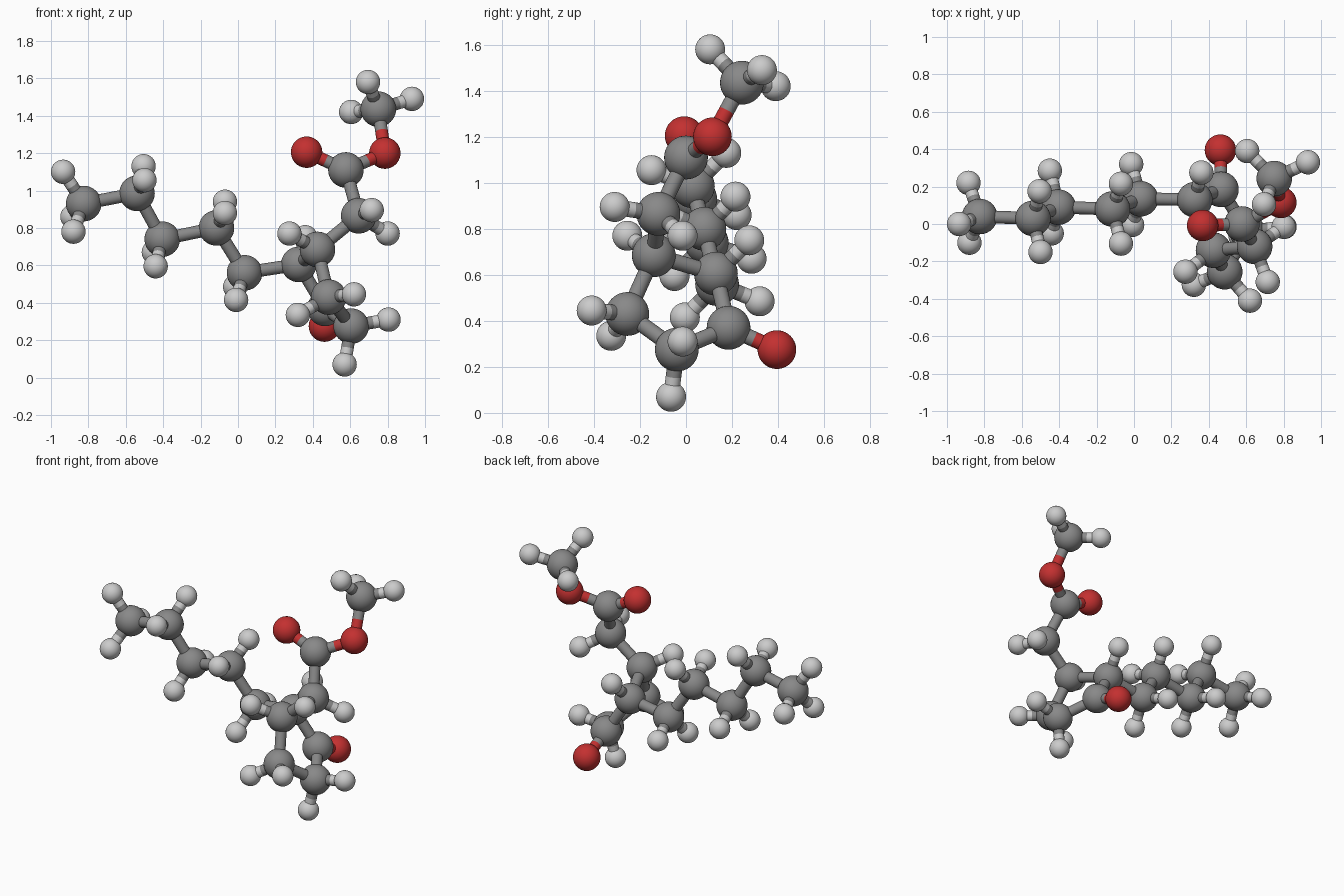
import bpy
from mathutils import Vector

if "Cube" in bpy.data.objects:
    bpy.data.objects.remove(bpy.data.objects["Cube"])

RADIUS = {"carbon": 0.095, "oxygen": 0.084, "hydrogen": 0.065}
COLOUR = {"carbon": (0.25, 0.25, 0.25, 1), "oxygen": (0.55, 0.03, 0.03, 1),
          "hydrogen": (0.65, 0.65, 0.65, 1)}
BOND_R = 0.034

# Each heavy atom: element, centre, centres of its hydrogens
TAIL = [
    ("carbon", (-.825, .04, .93), [(-.935, 0, 1.10), (-.88, -.10, .78), (-.885, .22, .86)]),
    ("carbon", (-.54, .03, .985), [(-.505, .175, 1.13), (-.50, -.15, 1.055)]),
    ("carbon", (-.405, .09, .74), [(-.45, .285, .67), (-.44, -.05, .595)]),
    ("carbon", (-.115, .08, .80), [(-.07, .215, .94), (-.07, -.105, .88)]),
    ("carbon", (.035, .135, .56), [(-.015, .32, .485), (-.01, -.005, .415)]),
]
RING = [
    ("carbon", (.325, .13, .605), [(.36, .275, .75)]),
    ("carbon", (.425, -.14, .685), [(.275, -.255, .77)]),
    ("carbon", (.485, -.255, .43), [(.32, -.325, .335), (.62, -.41, .445)]),
    ("carbon", (.605, -.04, .275), [(.57, -.065, .07), (.805, -.015, .31)]),
    ("carbon", (.465, .185, .37), []),
    ("oxygen", (.462, .395, .275), []),
]
ESTER = [
    ("carbon", (.645, -.12, .865), [(.715, -.31, .895), (.80, -.015, .77)]),
    ("carbon", (.577, 0, 1.11), []),
    ("oxygen", (.367, -.008, 1.205), []),
    ("oxygen", (.785, .115, 1.20), []),
    ("carbon", (.75, .243, 1.435), [(.695, .105, 1.58), (.93, .33, 1.49), (.605, .39, 1.42)]),
]

mats = {}
for name, colour in COLOUR.items():
    mats[name] = bpy.data.materials.new(name)
    mats[name].diffuse_color = colour


def finish(name, element):
    ob = bpy.context.object
    ob.name = name
    ob.data.materials.append(mats[element])
    bpy.ops.object.shade_smooth_by_angle()


def atom(name, element, p):
    bpy.ops.mesh.primitive_uv_sphere_add(segments=40, ring_count=20,
                                         radius=RADIUS[element], location=p)
    finish(name, element)


def half_bond(name, element, a, b):
    d = b - a
    bpy.ops.mesh.primitive_cylinder_add(vertices=24, radius=BOND_R, depth=d.length,
                                        location=(a + b) / 2,
                                        rotation=d.to_track_quat('Z', 'Y').to_euler())
    finish(name, element)


# Bond: two halves, each in the colour of its atom
def bond(name, ea, a, eb, b):
    # split where the visible gap between the two spheres is halved
    mid = a + (b - a).normalized() * ((b - a).length + RADIUS[ea] - RADIUS[eb]) / 2
    half_bond(name + "_start", ea, a, mid)
    half_bond(name + "_end", eb, mid, b)


# Atoms and hydrogen bonds
heavy = []
for group, atoms in (("tail", TAIL), ("ring", RING), ("ester", ESTER)):
    for i, (element, p, hydrogens) in enumerate(atoms, 1):
        label = f"{group}_{element}_{i}"
        p = Vector(p)
        atom(label, element, p)
        heavy.append((label, element, p))
        for j, h in enumerate(hydrogens, 1):
            atom(f"{label}_hydrogen_{j}", "hydrogen", h)
            bond(f"{label}_hydrogen_bond_{j}", element, p, "hydrogen", Vector(h))

# Bonds between neighbouring heavy atoms
for i, (la, ea, a) in enumerate(heavy):
    for lb, eb, b in heavy[i + 1:]:
        if (a - b).length < 0.34:
            bond(f"bond_{la}_{lb}", ea, a, eb, b)

for m in bpy.data.materials:
    if m.users and not m.is_grease_pencil:
        m.use_nodes = True
        m.node_tree.nodes["Principled BSDF"].inputs["Base Color"].default_value = m.diffuse_color
